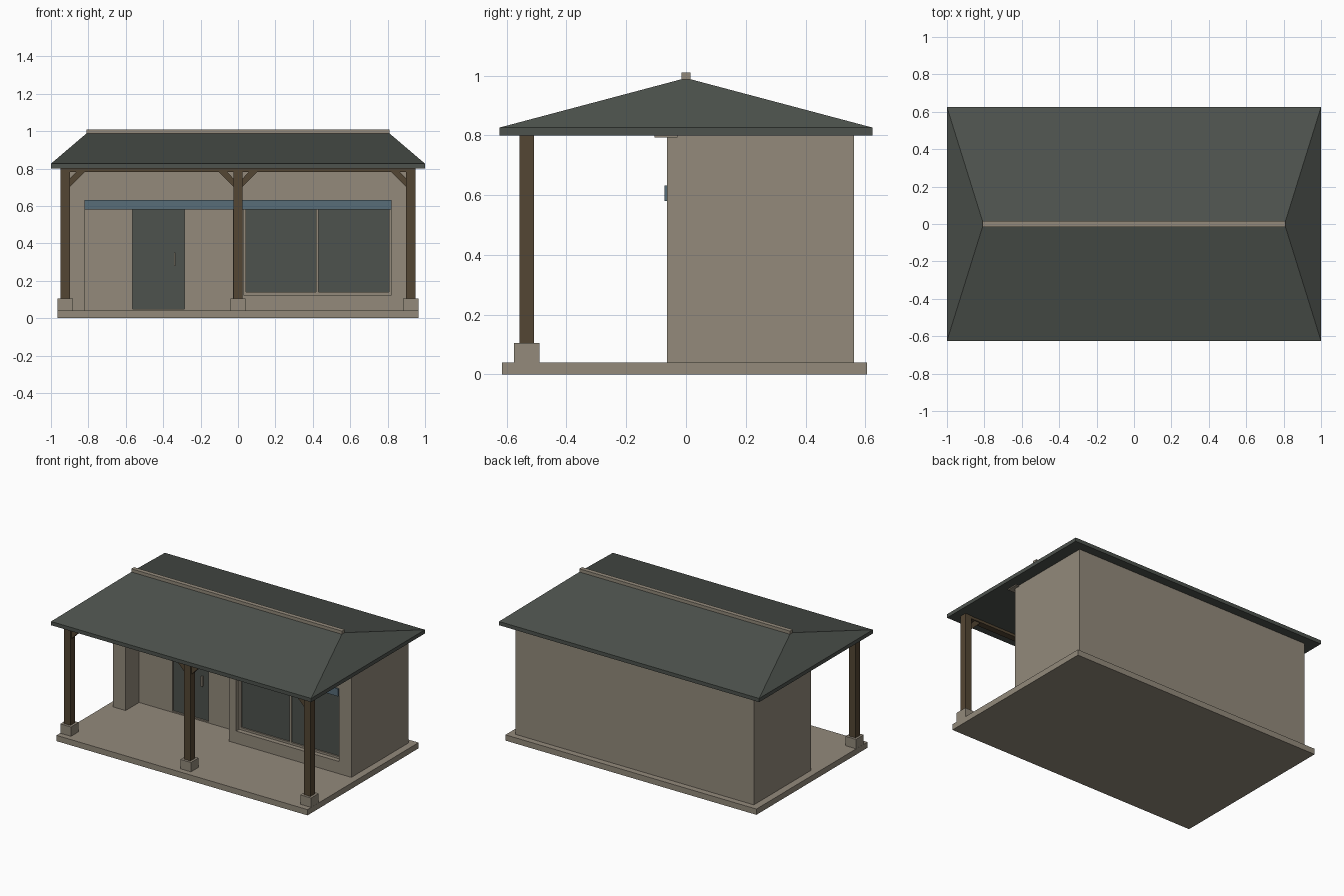
import bpy, bmesh
from mathutils import Vector

if "Cube" in bpy.data.objects:
    bpy.data.objects.remove(bpy.data.objects["Cube"])


def material(name, r, g, b):
    m = bpy.data.materials.new(name)
    lin = [((c / 255 + 0.055) / 1.055) ** 2.4 for c in (r, g, b)]
    m.diffuse_color = (*lin, 1)
    m.use_nodes = True
    m.node_tree.nodes["Principled BSDF"].inputs["Base Color"].default_value = m.diffuse_color
    return m


STONE = material("warm_stone", 147, 138, 123)
SLATE = material("dark_slate", 77, 82, 77)
WOOD = material("brown_wood", 84, 70, 51)
BLUE = material("grey_blue", 88, 109, 121)


def finish(name, bm, mat):
    bmesh.ops.recalc_face_normals(bm, faces=bm.faces)
    me = bpy.data.meshes.new(name)
    bm.to_mesh(me)
    bm.free()
    ob = bpy.data.objects.new(name, me)
    bpy.context.collection.objects.link(ob)
    me.materials.append(mat)
    return ob


def box(name, x, y, z, mat):
    """Box from (min, max) ranges."""
    bm = bmesh.new()
    bmesh.ops.create_cube(bm, size=1)
    for v in bm.verts:
        v.co = Vector([(r[0] + r[1]) / 2 + c * (r[1] - r[0]) for c, r in zip(v.co, (x, y, z))])
    return finish(name, bm, mat)


def prism(name, pts, y, mat):
    """Extrude an x-z outline through a y range."""
    bm = bmesh.new()
    f = bm.faces.new([bm.verts.new((px, y[0], pz)) for px, pz in pts])
    ex = bmesh.ops.extrude_face_region(bm, geom=[f])
    moved = [g for g in ex["geom"] if isinstance(g, bmesh.types.BMVert)]
    bmesh.ops.translate(bm, verts=moved, vec=(0, y[1] - y[0], 0))
    return finish(name, bm, mat)


def cut(target, name, x, y, z):
    c = box(name, x, y, z, STONE)
    c.hide_render = True
    c.hide_viewport = True
    c.display_type = 'WIRE'
    m = target.modifiers.new(name, 'BOOLEAN')
    m.operation = 'DIFFERENCE'
    m.solver = 'EXACT'
    m.object = c


# Floor slab
box("floor_slab", (-0.965, 0.965), (-0.615, 0.605), (0, 0.04), STONE)

# House body with entry recess, door opening and window opening
body = box("house_walls", (-0.916, 0.916), (-0.063, 0.563), (0.035, 0.802), STONE)
cut(body, "entry_cutter", (-0.82, -0.026), (-0.2, 0.085), (0.0, 0.63))
cut(body, "door_cutter", (-0.565, -0.285), (0.0, 0.105), (0.048, 0.58))
cut(body, "window_cutter", (0.03, 0.82), (-0.2, -0.013), (0.125, 0.63))

# Door and handle
box("door", (-0.565, -0.285), (0.096, 0.106), (0.048, 0.58), SLATE)
box("door_handle", (-0.343, -0.333), (0.08, 0.098), (0.28, 0.35), STONE)

# Window panes and frame
for i, xr in enumerate([(0.043, 0.417), (0.431, 0.808)]):
    box(f"window_pane_{i}", xr, (-0.02, -0.012), (0.14, 0.60), SLATE)
for i, xr in enumerate([(0.03, 0.043), (0.417, 0.431), (0.808, 0.82)]):
    box(f"window_frame_upright_{i}", xr, (-0.03, -0.012), (0.125, 0.60), STONE)
box("window_frame_sill", (0.03, 0.82), (-0.03, -0.012), (0.125, 0.14), STONE)

# Blue lintel and wall plate under the roof
box("lintel", (-0.82, 0.82), (-0.072, -0.005), (0.58, 0.632), BLUE)
box("wall_plate", (-0.94, 0.94), (-0.105, -0.028), (0.793, 0.803), STONE)

# Porch posts, footings and front beam
PY = -0.533
for name, px in (("left", -0.923), ("middle", 0.0), ("right", 0.923)):
    box(f"{name}_footing", (px - 0.041, px + 0.041), (PY - 0.042, PY + 0.042), (0.035, 0.105), STONE)
    box(f"{name}_post", (px - 0.025, px + 0.025), (PY - 0.025, PY + 0.025), (0.10, 0.803), WOOD)
box("porch_beam", (-0.923, 0.923), (PY - 0.022, PY + 0.022), (0.782, 0.803), WOOD)

# Diagonal braces between posts and beam
for i, (px, s) in enumerate([(-0.923, 1), (0, -1), (0, 1), (0.923, -1)]):
    outline = [(0.02, 0.698), (0.105, 0.784), (0.06, 0.784), (0.02, 0.742)]
    prism(f"brace_{i}", [(px + s * dx, z) for dx, z in outline], (PY - 0.015, PY + 0.015), WOOD)

# Hipped roof: eave slab whose top rises to a ridge
bm = bmesh.new()
low, mid = [[bm.verts.new((x, y, z)) for x, y in ((-1, -.625), (1, -.625), (1, .625), (-1, .625))]
            for z in (0.80, 0.826)]
left, right = [bm.verts.new((x, 0, 0.992)) for x in (-0.805, 0.805)]
bm.faces.new(low)
for i in range(4):
    j = (i + 1) % 4
    bm.faces.new((low[i], low[j], mid[j], mid[i]))
for f in ((mid[0], mid[1], right, left), (mid[1], mid[2], right),
          (mid[2], mid[3], left, right), (mid[3], mid[0], left)):
    bm.faces.new(f)
finish("roof", bm, SLATE)

# Ridge cap
box("ridge_cap", (-0.81, 0.81), (-0.015, 0.015), (0.984, 1.01), STONE)
